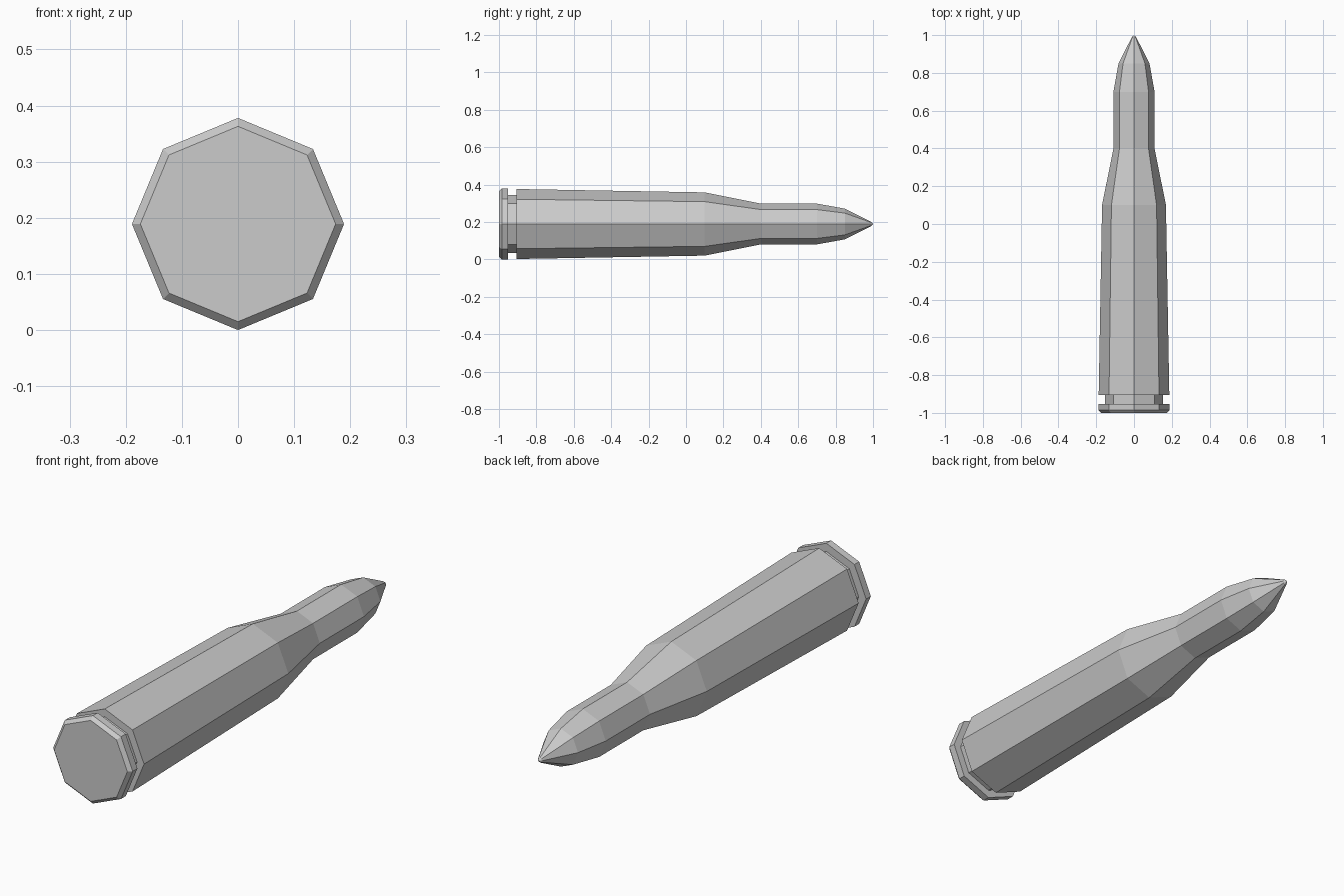
import bpy, bmesh, math

if "Cube" in bpy.data.objects:
    bpy.data.objects.remove(bpy.data.objects["Cube"])

SIDES = 8
AXIS_Z = 0.189


def lathe(name, profile, cap_start=False, cap_end=False):
    """Revolve (y, radius) points about the y axis; radius 0 makes a point."""
    bm = bmesh.new()
    rings = []
    for y, r in profile:
        ring = []
        for i in range(SIDES if r > 0 else 1):
            a = math.tau * i / SIDES
            ring.append(bm.verts.new((r * math.cos(a), y, AXIS_Z + r * math.sin(a))))
        rings.append(ring)
    for a, b in zip(rings, rings[1:]):
        for i in range(SIDES):
            j = (i + 1) % SIDES
            if len(b) == 1:
                bm.faces.new((a[j], a[i], b[0]))
            else:
                bm.faces.new((a[j], a[i], b[i], b[j]))
    if cap_start:
        bm.faces.new(rings[0])
    if cap_end:
        bm.faces.new(rings[-1][::-1])
    mesh = bpy.data.meshes.new(name)
    bm.to_mesh(mesh)
    bm.free()
    obj = bpy.data.objects.new(name, mesh)
    bpy.context.collection.objects.link(obj)
    return obj


# Casing: bevelled rim, extractor groove, tapered body, shoulder and neck
lathe("casing", [(-1.0, 0.174), (-0.985, 0.189), (-0.953, 0.189), (-0.953, 0.154),
                 (-0.905, 0.154), (-0.905, 0.187), (0.10, 0.169), (0.40, 0.109),
                 (0.70, 0.109)], cap_start=True)

# Pointed tip, continuing from the open neck
lathe("bullet_tip", [(0.70, 0.109), (0.85, 0.082), (0.99, 0.011), (1.0, 0)])
